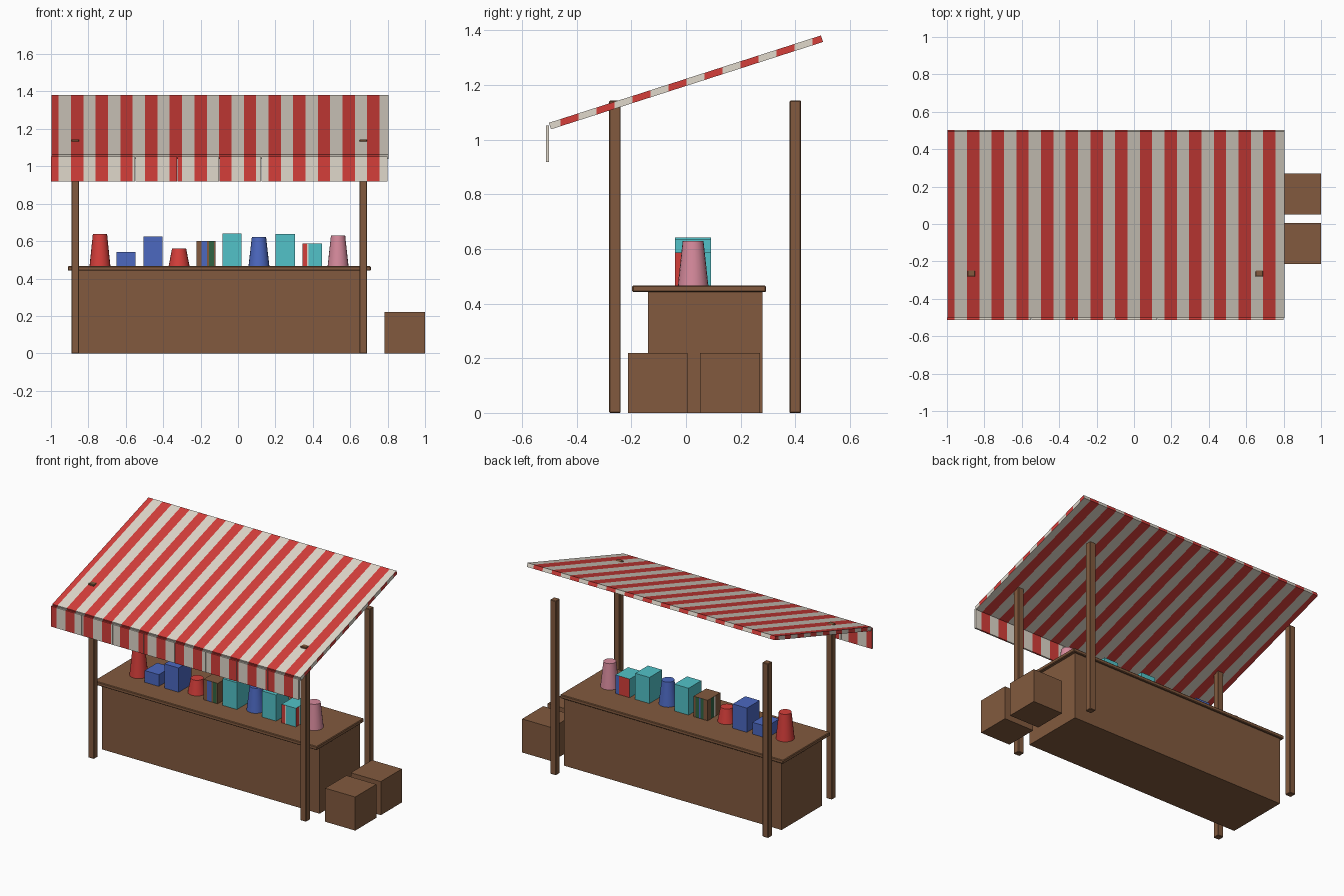
import bpy, bmesh, math
from mathutils import Matrix, Vector

if "Cube" in bpy.data.objects:
    bpy.data.objects.remove(bpy.data.objects["Cube"])


def mat(name, r, g, b):
    def lin(c):
        c /= 255
        return c / 12.92 if c <= 0.04045 else ((c + 0.055) / 1.055) ** 2.4
    m = bpy.data.materials.new(name)
    m.diffuse_color = (lin(r), lin(g), lin(b), 1)
    m.use_nodes = True
    m.node_tree.nodes["Principled BSDF"].inputs["Base Color"].default_value = m.diffuse_color
    return m


WOOD = mat("wood brown", 130, 90, 62)
RED = mat("cloth red", 213, 62, 58)
WHITE = mat("cloth cream", 224, 216, 203)
BLUE = mat("blue", 76, 104, 192)
TEAL = mat("teal", 82, 194, 200)
PINK = mat("pink", 214, 138, 156)
GREEN = mat("green", 48, 100, 66)


def finish(name, bm, mats):
    me = bpy.data.meshes.new(name)
    bm.normal_update()
    bm.to_mesh(me)
    bm.free()
    for m in mats:
        me.materials.append(m)
    ob = bpy.data.objects.new(name, me)
    bpy.context.collection.objects.link(ob)
    return ob


def cube(x0, x1, y0, y1, z0, z1):
    bm = bmesh.new()
    bmesh.ops.create_cube(bm, size=1)
    bmesh.ops.scale(bm, vec=(x1 - x0, y1 - y0, z1 - z0), verts=bm.verts)
    bmesh.ops.translate(bm, vec=((x0 + x1) / 2, (y0 + y1) / 2, (z0 + z1) / 2), verts=bm.verts)
    return bm


def box(name, dims, m, bevel=0.0):
    bm = cube(*dims)
    if bevel:
        bmesh.ops.bevel(bm, geom=bm.edges[:], offset=bevel, segments=1, affect='EDGES', profile=0.5)
    return finish(name, bm, [m])


def cut(bm, axis, pos):
    n = Vector((0, 0, 0))
    n[axis] = 1
    bmesh.ops.bisect_plane(bm, geom=bm.verts[:] + bm.edges[:] + bm.faces[:],
                           plane_co=n * pos, plane_no=n)


# Stripes repeat every STEP, red for the first half of each period
STEP, X_START, Y_START = 0.132, -0.893, -0.46


def stripe(bm):
    for k in range(-3, 30):
        cut(bm, 0, X_START + k * STEP / 2)
        cut(bm, 1, Y_START + k * STEP / 2)
    bm.normal_update()
    for f in bm.faces:
        c = f.calc_center_median()
        t = c.y - Y_START if abs(f.normal.x) > 0.7 else c.x - X_START
        f.material_index = 0 if (t / STEP) % 1 < 0.5 else 1


# Counter
box("counter_body", (-0.89, 0.69, -0.14, 0.28, 0, 0.445), WOOD)
box("counter_top", (-0.91, 0.71, -0.197, 0.293, 0.442, 0.466), WOOD, 0.004)

# Corner posts
for sx, x in (("left", -0.87), ("right", 0.67)):
    for sy, y in (("front", -0.26), ("back", 0.40)):
        box(f"{sy}_{sx}_post", (x - .021, x + .021, y - .021, y + .021, 0, 1.143), WOOD, 0.003)

# Sloping striped canopy
bm = cube(-1, 0.8, -0.523, 0.523, -0.0125, 0.0125)
bm.transform(Matrix.Translation((0.004, 0, 1.21)) @ Matrix.Rotation(math.radians(17.8), 4, 'X'))
stripe(bm)
finish("canopy", bm, [RED, WHITE])

# Hanging valance flaps
for i in range(8):
    x = -1 + i * 0.225
    bm = cube(x + 0.001, x + 0.224, -0.512, -0.501, 0.918, 1.052)
    stripe(bm)
    finish(f"valance_flap_{i + 1}", bm, [RED, WHITE])

# Crates at the right end
for i, y in enumerate((-0.213, 0.052)):
    box(f"crate_{i + 1}", (0.782, 1.0, y, y + 0.219, 0, 0.22), WOOD)

Z, Y0, Y1 = 0.465, -0.04, 0.092

# Plain boxed goods: left x, top z, colour
for i, (x, top, m) in enumerate(((-0.65, 0.543, BLUE), (-0.506, 0.625, BLUE),
                                 (-0.083, 0.642, TEAL), (0.201, 0.637, TEAL))):
    box(f"goods_box_{i + 1}", (x, x + 0.103, Y0, Y1, Z, top), m)

# Tapered cups: centre x, top z, colour
for i, (x, top, m) in enumerate(((-0.738, 0.638, RED), (-0.315, 0.56, RED),
                                 (0.112, 0.622, BLUE), (0.535, 0.63, PINK))):
    bm = bmesh.new()
    bmesh.ops.create_cone(bm, cap_ends=True, segments=20, radius1=0.056, radius2=0.038, depth=top - Z)
    bmesh.ops.translate(bm, vec=(x, 0.026, (top + Z) / 2), verts=bm.verts)
    ob = finish(f"cup_{i + 1}", bm, [m])
    bpy.context.view_layer.objects.active = ob
    ob.select_set(True)
    bpy.ops.object.shade_smooth_by_angle(angle=math.radians(35))
    ob.select_set(False)


def banded_box(name, x, top, mats, front, back, side, lid):
    """Box with vertical bands; front/back band in x, sides in y, as (end, index) lists."""
    bm = cube(x, x + 0.103, Y0, Y1, Z, top)
    for e, _ in front + back:
        cut(bm, 0, x + e * 0.103)
    for e, _ in side:
        cut(bm, 1, Y0 + e * (Y1 - Y0))
    bm.normal_update()
    for f in bm.faces:
        c, n = f.calc_center_median(), f.normal
        if abs(n.z) > 0.5:
            f.material_index = lid
            continue
        if abs(n.x) > 0.5:
            t, bands = (c.y - Y0) / (Y1 - Y0), side
        else:
            t, bands = (c.x - x) / 0.103, front if n.y < 0 else back
        f.material_index = next(k for e, k in bands if t < e + 1e-4)
    finish(name, bm, mats)


# Row of books and a multicoloured box
banded_box("books", -0.222, 0.60, [WOOD, BLUE, GREEN, WHITE],
           [(0.25, 0), (0.55, 1), (0.65, 0), (0.92, 2), (1, 0)],
           [(0.3, 0), (0.5, 2), (0.6, 1), (0.85, 2), (1, 0)],
           [(0.4, 0), (0.5, 3), (0.75, 2), (1, 0)], 0)
banded_box("patterned_box", 0.345, 0.588, [RED, WHITE, TEAL, BLUE],
           [(0.22, 0), (0.3, 1), (1, 2)],
           [(0.75, 0), (1, 3)],
           [(0.25, 0), (0.32, 1), (1, 2)], 2)
